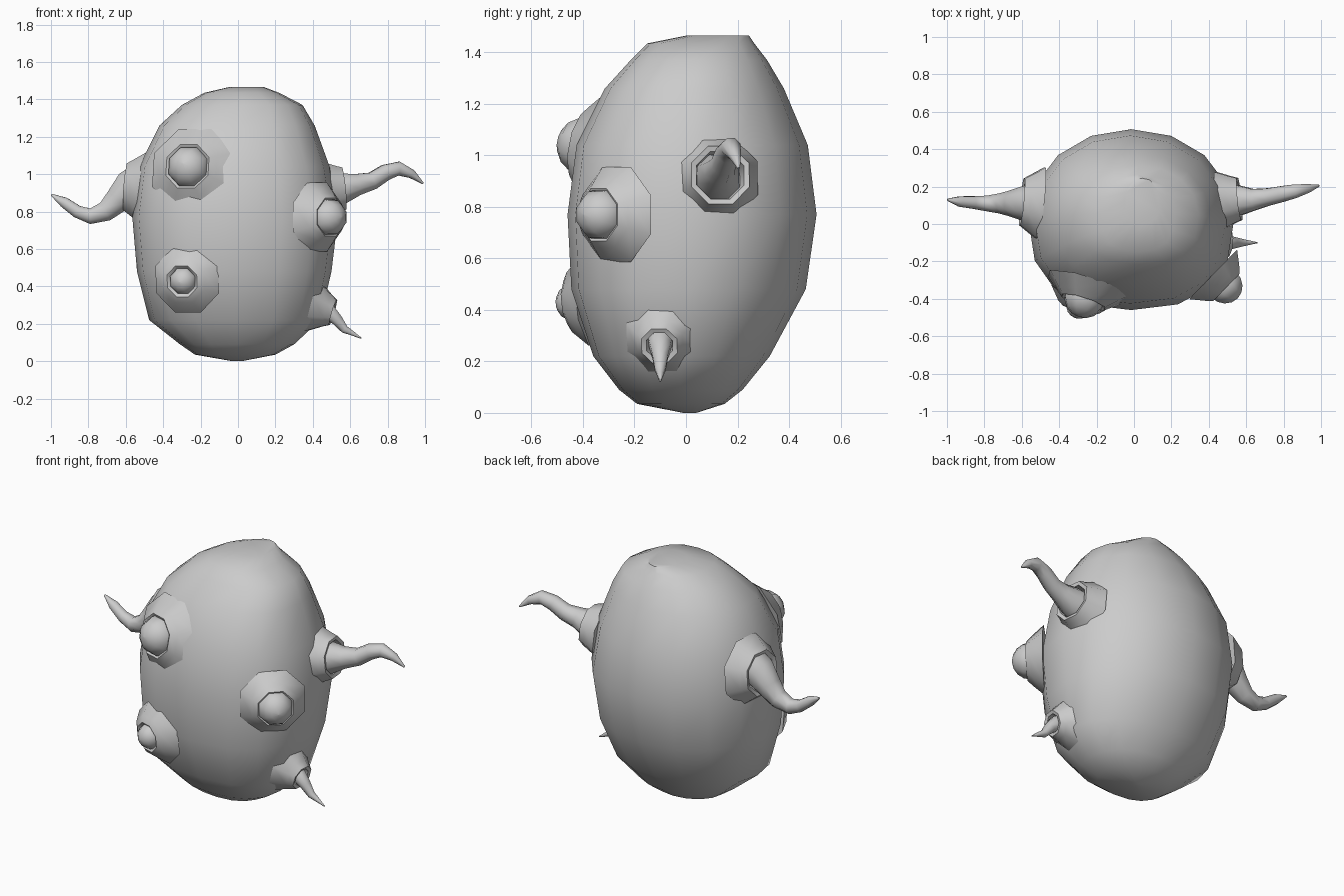
import bpy, bmesh, math
from mathutils import Vector

if "Cube" in bpy.data.objects:
    bpy.data.objects.remove(bpy.data.objects["Cube"])


def finish(name, rings):
    """Loft closed rings of points, cap both ends, shade smooth."""
    bm = bmesh.new()
    loops = [[bm.verts.new(p) for p in r] for r in rings]
    n = len(loops[0])
    for a, b in zip(loops, loops[1:]):
        for i in range(n):
            j = (i + 1) % n
            bm.faces.new((a[i], a[j], b[j], b[i]))
    bm.faces.new(loops[0][::-1])
    bm.faces.new(loops[-1])
    bmesh.ops.recalc_face_normals(bm, faces=bm.faces)
    mesh = bpy.data.meshes.new(name)
    bm.to_mesh(mesh)
    bm.free()
    ob = bpy.data.objects.new(name, mesh)
    bpy.context.collection.objects.link(ob)
    bpy.ops.object.select_all(action='DESELECT')
    ob.select_set(True)
    bpy.context.view_layer.objects.active = ob
    bpy.ops.object.shade_smooth_by_angle(angle=math.radians(48))
    return ob


def circle(center, axis, r, n):
    q = Vector(axis).to_track_quat('Z', 'Y')
    return [Vector(center) + q @ Vector((r * math.cos(2 * math.pi * (i + .5) / n),
                                         r * math.sin(2 * math.pi * (i + .5) / n), 0))
            for i in range(n)]


def lathe(name, center, axis, profile, n=8):
    """Profile of (radius, offset along axis)."""
    ax = Vector(axis).normalized()
    return finish(name, [circle(Vector(center) + ax * h, ax, r, n) for r, h in profile])


def tentacle(name, pts, n=8):
    """Tapered tube through (x, y, z, radius) points."""
    p = [Vector(q[:3]) for q in pts]
    rings = []
    for i, q in enumerate(pts):
        d = p[min(i + 1, len(p) - 1)] - p[max(i - 1, 0)]
        rings.append(circle(p[i], d, q[3], n))
    return finish(name, rings)


def eye(name, center, axis, r, lid):
    prof = [(r * math.sin(a), -r * math.cos(a))
            for a in [math.pi * k / 8 for k in range(1, 8)]]
    prof = [(.002, -r)] + prof + [(.002, r)]
    lathe(name, center, axis, prof)
    lathe(name + "_lid", center, axis, lid)


# Body: z, left x, right x, front y, back y
sections = [
    (0.00, -.03, .02, -.01, .04), (.035, -.23, .20, -.19, .15),
    (.09, -.31, .30, -.26, .22), (.22, -.475, .44, -.36, .325),
    (.48, -.54, .50, -.445, .465), (.77, -.565, .535, -.46, .507),
    (1.04, -.53, .49, -.425, .473), (1.26, -.42, .41, -.315, .38),
    (1.37, -.30, .345, -.215, .315), (1.435, -.18, .22, -.15, .265),
    (1.465, -.05, .14, 0, .245)]
rings = []
for z, x0, x1, y0, y1 in sections:
    cx, cy, ring = (x0 + x1) / 2, (y0 + y1) / 2, []
    for i in range(16):
        a = 2 * math.pi * i / 16
        c, s = math.cos(a), math.sin(a)
        e = .82 if s < 0 else .98      # squarer front, rounder back
        ring.append((cx + (x1 - x0) / 2 * math.copysign(abs(c) ** e, c),
                     cy + (y1 - y0) / 2 * math.copysign(abs(s) ** e, s), z))
    rings.append(ring)
finish("body", rings)

# Eyes with flared lids
eye("upper_eye", (-.26, -.385, 1.035), (-.3, -.95, .2), .118,
    [(.24, -.06), (.165, .005), (.128, .035), (.105, .02), (.09, -.04)])
eye("lower_eye", (-.29, -.43, .43), (-.3, -.95, -.1), .077,
    [(.19, -.06), (.125, .01), (.09, .03), (.07, .015), (.06, -.03)])
eye("side_eye", (.48, -.325, .77), (.72, -.7, 0), .104,
    [(.20, -.08), (.14, -.01), (.11, .02), (.09, .01), (.08, -.04)])

# Tentacles
tentacle("right_tentacle", [
    (.46, .12, .90, .095), (.56, .125, .925, .088), (.64, .13, .945, .062),
    (.72, .145, .965, .05), (.79, .16, 1.01, .046), (.86, .175, 1.03, .04),
    (.93, .19, 1.0, .025), (.99, .205, .95, .005)])
tentacle("left_tentacle", [
    (-.50, .11, .97, .11), (-.58, .11, .93, .098), (-.645, .11, .86, .075),
    (-.71, .11, .80, .058), (-.79, .11, .775, .045), (-.86, .115, .80, .036),
    (-.93, .12, .85, .03), (-.997, .13, .89, .006)])
tentacle("small_tentacle", [
    (.42, -.1, .29, .055), (.49, -.1, .26, .045), (.53, -.1, .22, .033),
    (.57, -.1, .17, .023), (.61, -.1, .15, .014), (.66, -.1, .122, .003)])

# Collars round the tentacle roots
lathe("right_collar", (.53, .13, .92), (1, .1, .1),
      [(.17, -.08), (.135, .0), (.122, .035), (.10, .03), (.09, -.04)])
lathe("left_collar", (-.565, .115, .93), (-1, .1, .08),
      [(.21, -.07), (.16, 0), (.135, .035), (.11, .025), (.09, -.04)])
lathe("small_collar", (.475, -.1, .27), (1, -.1, -.3),
      [(.15, -.08), (.095, .0), (.075, .035), (.055, .03), (.045, -.03)])
